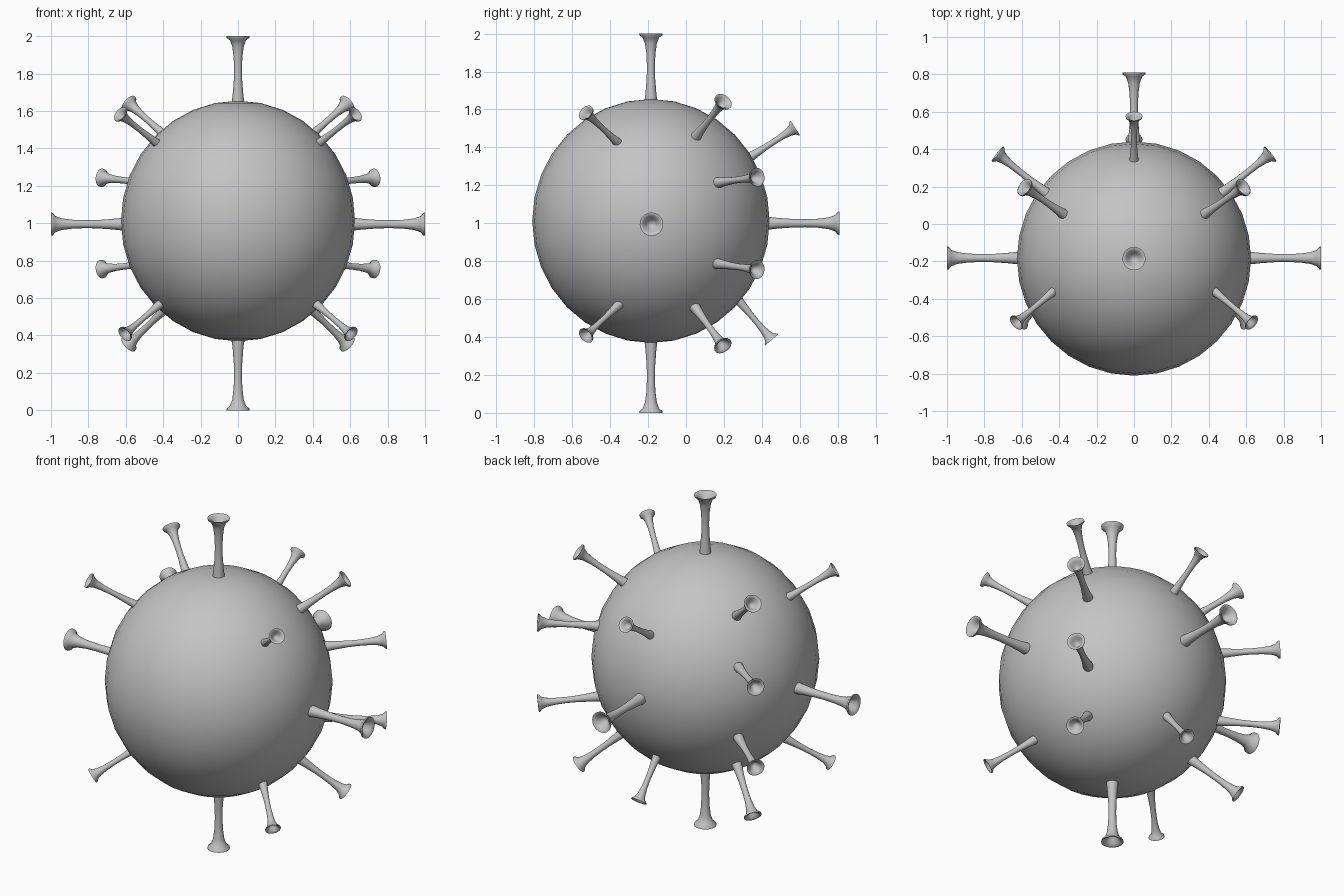
import bpy, bmesh, math
from mathutils import Vector

if "Cube" in bpy.data.objects:
    bpy.data.objects.remove(bpy.data.objects["Cube"])

grey = bpy.data.materials.new("warm_grey")
grey.diffuse_color = (0.55, 0.55, 0.55, 1)
grey.use_nodes = True
grey.node_tree.nodes["Principled BSDF"].inputs["Base Color"].default_value = grey.diffuse_color

CENTRE = Vector((0, -0.185, 1.012))

# Trumpet profile: (radius / rim radius, height / length), ending in a hollow cup
TRUMPET = [(0.0, -0.08), (0.58, -0.08), (0.55, 0.0), (0.45, 0.15), (0.36, 0.35),
           (0.34, 0.52), (0.38, 0.70), (0.50, 0.85), (0.70, 0.94), (0.97, 0.975),
           (1.0, 1.0), (0.90, 1.0), (0.66, 0.965), (0.46, 0.91), (0.24, 0.87), (0.0, 0.86)]


def finish(name, bm, angle):
    bmesh.ops.recalc_face_normals(bm, faces=bm.faces)
    mesh = bpy.data.meshes.new(name)
    bm.to_mesh(mesh)
    bm.free()
    mesh.materials.append(grey)
    ob = bpy.data.objects.new(name, mesh)
    bpy.context.collection.objects.link(ob)
    bpy.ops.object.select_all(action='DESELECT')
    ob.select_set(True)
    bpy.context.view_layer.objects.active = ob
    bpy.ops.object.shade_smooth_by_angle(angle=math.radians(angle))
    return ob


def spike(name, base, tip, rim, sides=20):
    """Lathe the trumpet profile and stand it between base and tip."""
    base, tip = Vector(base), Vector(tip)
    axis = tip - base
    bm = bmesh.new()
    pts = [bm.verts.new((r * rim, 0, h * axis.length)) for r, h in TRUMPET]
    edges = [bm.edges.new(pair) for pair in zip(pts, pts[1:])]
    bmesh.ops.spin(bm, geom=pts + edges, cent=(0, 0, 0), axis=(0, 0, 1),
                   angle=math.tau, steps=sides)
    bmesh.ops.remove_doubles(bm, verts=bm.verts, dist=0.0002)
    ob = finish(name, bm, 50)
    ob.rotation_mode = 'QUATERNION'
    ob.rotation_quaternion = Vector((0, 0, 1)).rotation_difference(axis)
    ob.location = base


# Round body, slightly taller than wide
bm = bmesh.new()
bmesh.ops.create_uvsphere(bm, u_segments=32, v_segments=16, radius=1)
bmesh.ops.scale(bm, vec=(0.626, 0.626, 0.643), verts=bm.verts)
body = finish("body", bm, 60)
body.location = CENTRE

# Long spikes on the main axes
spike("top_spike", (0, -0.185, 1.64), (0, -0.185, 2.0), 0.062)
spike("bottom_spike", (0, -0.185, 0.38), (0, -0.185, 0.0), 0.062)
spike("back_spike", (0, 0.43, 1.0), (0, 0.81, 1.0), 0.062)

# Short spikes on the back centre line
spike("upper_back_spike", (0, 0.34, 1.35), (0, 0.576, 1.503), 0.045)
spike("lower_back_spike", (0, 0.28, 0.59), (0, 0.452, 0.385), 0.045)

# Spikes mirrored left and right
PAIRS = [
    ("side_spike", (0.615, -0.182, 0.995), (1.0, -0.182, 0.995), 0.062),
    ("upper_front_spike", (0.43, -0.36, 1.425), (0.63, -0.528, 1.583), 0.044),
    ("lower_front_spike", (0.42, -0.36, 0.565), (0.605, -0.528, 0.407), 0.044),
    ("upper_rear_spike", (0.38, 0.055, 1.46), (0.585, 0.197, 1.642), 0.05),
    ("lower_rear_spike", (0.38, 0.052, 0.55), (0.585, 0.195, 0.353), 0.05),
    ("upper_flank_spike", (0.48, 0.175, 1.215), (0.73, 0.375, 1.243), 0.05),
    ("lower_flank_spike", (0.48, 0.175, 0.785), (0.73, 0.375, 0.755), 0.05),
]
for name, base, tip, rim in PAIRS:
    for side, s in (("right", 1), ("left", -1)):
        spike(f"{side}_{name}", (s * base[0], *base[1:]), (s * tip[0], *tip[1:]), rim)
